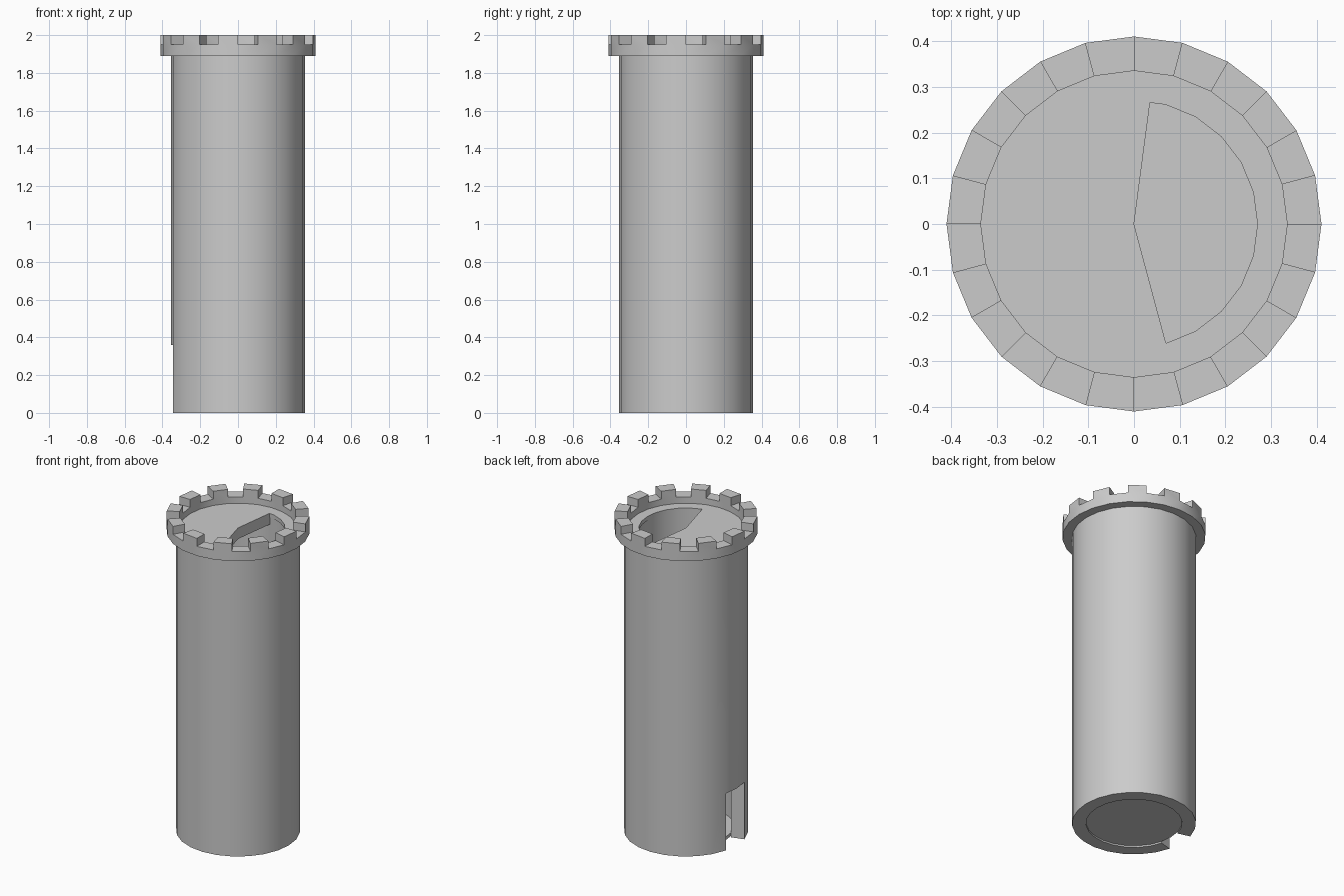
import bpy, bmesh, math

if "Cube" in bpy.data.objects:
    bpy.data.objects.remove(bpy.data.objects["Cube"])

N = 24                      # sides of every round part
STEP = math.tau / N


def polar(r, a, z):
    return (r * math.cos(a), r * math.sin(a), z)


def finish(bm, name):
    bmesh.ops.recalc_face_normals(bm, faces=bm.faces)
    mesh = bpy.data.meshes.new(name)
    bm.to_mesh(mesh)
    bm.free()
    obj = bpy.data.objects.new(name, mesh)
    bpy.context.collection.objects.link(obj)
    bpy.ops.object.select_all(action='DESELECT')
    obj.select_set(True)
    bpy.context.view_layer.objects.active = obj
    bpy.ops.object.shade_smooth_by_angle(angle=math.radians(30))
    return obj


def lathe(profile, skip=lambda i, j: False):
    """Revolve a closed (radius, z) profile; skip(i, j) leaves out a face."""
    bm = bmesh.new()
    n = len(profile)
    v = [[bm.verts.new(polar(r, i * STEP, z)) for r, z in profile] for i in range(N)]
    faces = {}
    for i in range(N):
        k = (i + 1) % N
        for j in range(n):
            m = (j + 1) % n
            if not skip(i, j):
                faces[i, j] = bm.faces.new((v[i][j], v[k][j], v[k][m], v[i][m]))
    return bm, v, faces


def pie(name, r, angles, z0, z1, centre):
    """Flat slab: a disc, or a sector when centre is True."""
    bm = bmesh.new()
    pts = [polar(r, a, z0) for a in angles]
    if centre:
        pts.append((0, 0, z0))
    face = bm.faces.new([bm.verts.new(p) for p in pts])
    top = bmesh.ops.extrude_face_region(bm, geom=[face], use_keep_orig=True)
    bmesh.ops.translate(bm, vec=(0, 0, z1 - z0),
                        verts=[g for g in top['geom'] if isinstance(g, bmesh.types.BMVert)])
    return finish(bm, name)


# Hollow shaft with a two-segment doorway on the -x side
DOOR = (11, 12)
RI, RO, DOOR_TOP, SHAFT_TOP = 0.275, 0.355, 0.36, 1.89
bm, v, _ = lathe([(RI, 0), (RO, 0), (RO, DOOR_TOP), (RO, SHAFT_TOP),
                  (RI, SHAFT_TOP), (RI, DOOR_TOP)],
                 skip=lambda i, j: i in DOOR and j in (0, 1, 5))
for i in (DOOR[0], DOOR[1] + 1):            # jambs
    bm.faces.new((v[i][0], v[i][1], v[i][2], v[i][5]))
for i in DOOR:                              # lintel underside
    bm.faces.new((v[i][2], v[i + 1][2], v[i + 1][5], v[i][5]))
finish(bm, "tower_shaft")

# Parapet ring with every other segment raised into a merlon
bm, v, faces = lathe([(0.335, 1.89), (0.41, 1.89), (0.41, 1.95), (0.335, 1.95)])
tops = [faces[i, 2] for i in range(1, N, 2)]
raised = bmesh.ops.extrude_discrete_faces(bm, faces=tops)['faces']
bmesh.ops.translate(bm, vec=(0, 0, 0.05), verts=list({w for f in raised for w in f.verts}))
finish(bm, "battlements")

# Rooftop walkway around the stairwell opening
bm, v, faces = lathe([(0.27, 1.885), (0.335, 1.885), (0.335, 1.91), (0.27, 1.91)])
finish(bm, "roof_walkway")

# Roof deck filling the side opposite the opening
deck = [math.radians(82.5)] + [i * STEP for i in range(6, 20)]
pie("roof_deck", 0.271, deck, 1.84, 1.91, True)

# Ground floor inside the shaft
pie("ground_floor", 0.275, [i * STEP for i in range(N)], 0.01, 0.03, False)
